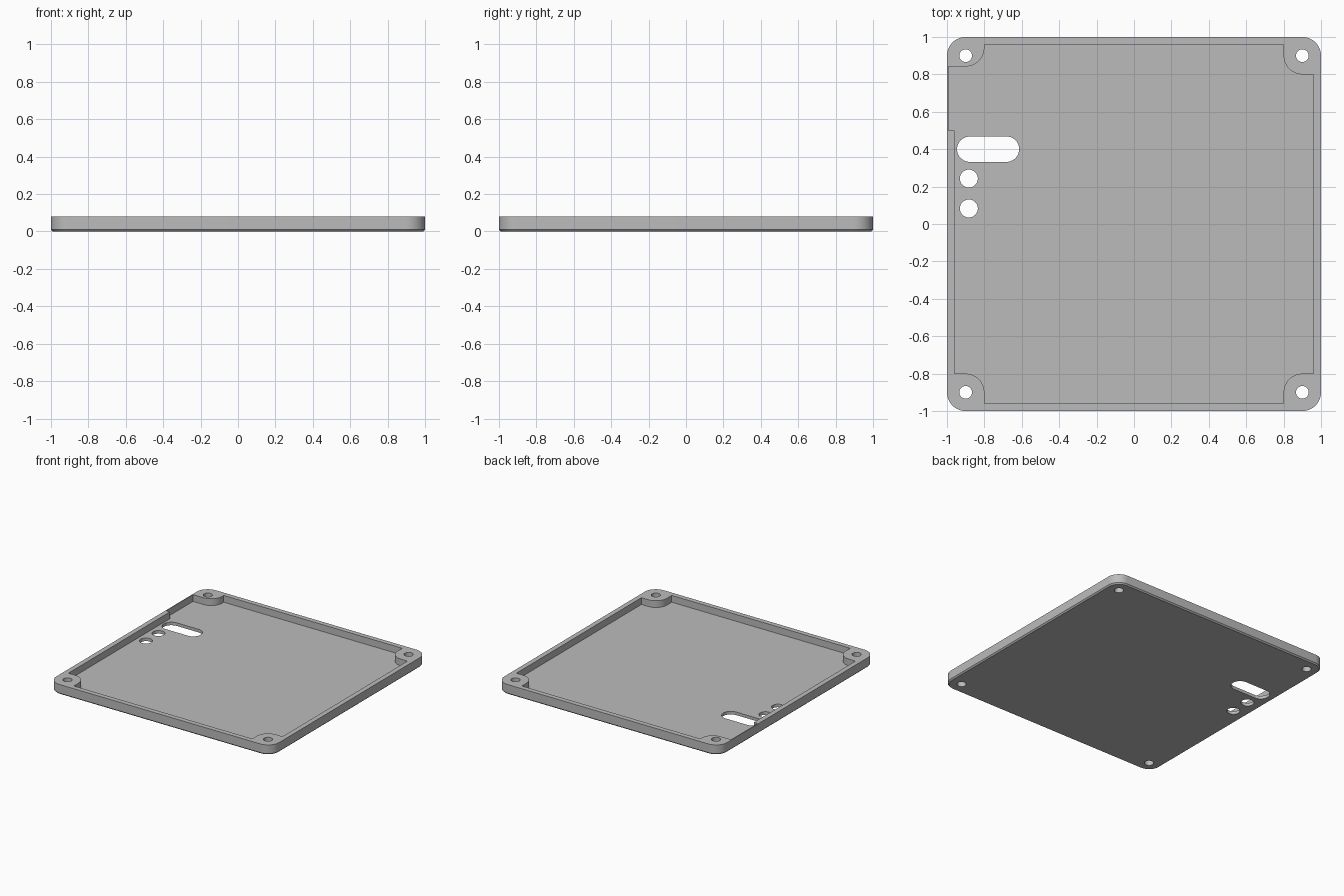
import bpy, bmesh
from math import cos, sin, pi

if "Cube" in bpy.data.objects:
    bpy.data.objects.remove(bpy.data.objects["Cube"], do_unlink=True)

HEIGHT, FLOOR, WALL = 0.08, 0.025, 0.04
CORNER, CHAMFER = 0.1, 0.01

grey = bpy.data.materials.new("plain grey")
grey.use_nodes = True
colour = (0.5, 0.5, 0.5, 1)
grey.diffuse_color = colour
grey.node_tree.nodes["Principled BSDF"].inputs["Base Color"].default_value = colour


def arc(cx, cy, r, start, end, steps=12):
    """Points along an arc, angles in quarter turns."""
    angles = [(start + (end - start) * i / steps) * pi / 2 for i in range(steps + 1)]
    return [(cx + r * cos(a), cy + r * sin(a)) for a in angles]


def pill(cx, cy, half, r):
    """Slot outline; a circle when half is zero."""
    right, left = arc(cx + half, cy, r, -1, 1, 20), arc(cx - half, cy, r, 1, 3, 20)
    return right + left if half else right[:-1] + left[:-1]


def rounded_square(half, r):
    c = half - r
    return [p for i, (sx, sy) in enumerate([(1, 1), (-1, 1), (-1, -1), (1, -1)])
            for p in arc(sx * c, sy * c, r, i, i + 1)]


def prism(name, sections):
    """Loft matching outlines, given as (outline, z), and cap both ends."""
    bm = bmesh.new()
    rings = [[bm.verts.new((x, y, z)) for x, y in outline] for outline, z in sections]
    bm.faces.new(rings[0][::-1])
    bm.faces.new(rings[-1])
    for low, high in zip(rings, rings[1:]):
        for i in range(len(low)):
            j = (i + 1) % len(low)
            bm.faces.new((low[i], low[j], high[j], high[i]))
    bmesh.ops.recalc_face_normals(bm, faces=bm.faces)
    mesh = bpy.data.meshes.new(name)
    bm.to_mesh(mesh)
    bm.free()
    mesh.materials.append(grey)
    obj = bpy.data.objects.new(name, mesh)
    bpy.context.collection.objects.link(obj)
    return obj


def cut(body, outline, z0, z1):
    cutter = prism("cutter", [(outline, z0), (outline, z1)])
    mod = body.modifiers.new("cut", "BOOLEAN")
    mod.operation, mod.solver, mod.object = "DIFFERENCE", "EXACT", cutter
    bpy.context.view_layer.objects.active = body
    bpy.ops.object.modifier_apply(modifier=mod.name)
    bpy.data.objects.remove(cutter, do_unlink=True)


# Tray body with rounded corners and a chamfered bottom edge
outer = rounded_square(1, CORNER)
tray = prism("tray", [(rounded_square(1 - CHAMFER, CORNER - CHAMFER), 0),
                      (outer, CHAMFER), (outer, HEIGHT)])

# Cavity outline leaves the four screw bosses; the back right one is shortened
# beside a pocket that thins the right wall
inner, boss, post = 1 - WALL, 0.8, 0.9
thin, pocket_start, pocket_end = 0.993, 0.5, 0.842
cavity = [(inner, boss)] + arc(post, post, CORNER, 3, 2) + [(boss, inner), (-boss, inner)]
cavity += arc(-post, pocket_end + CORNER, CORNER, 0, -1)
cavity += [(-thin, pocket_end), (-thin, pocket_start), (-inner, pocket_start), (-inner, -boss)]
cavity += arc(-post, -post, CORNER, 1, 0) + [(-boss, -inner), (boss, -inner)]
cavity += arc(post, -post, CORNER, 2, 1) + [(inner, -boss)]
cut(tray, cavity, FLOOR, 1)

# Screw holes through the bosses
for x in (-post, post):
    for y in (-post, post):
        cut(tray, pill(x, y, 0, 0.034), -1, 1)

# Slot and two round openings in the floor
cut(tray, pill(-0.78, 0.4, 0.098, 0.068), -1, 1)
for y in (0.243, 0.083):
    cut(tray, pill(-0.883, y, 0, 0.048), -1, 1)

# Smooth the round walls, keep the edges sharp
bpy.ops.object.select_all(action="DESELECT")
tray.select_set(True)
bpy.context.view_layer.objects.active = tray
bpy.ops.object.shade_smooth_by_angle(angle=pi / 6)
